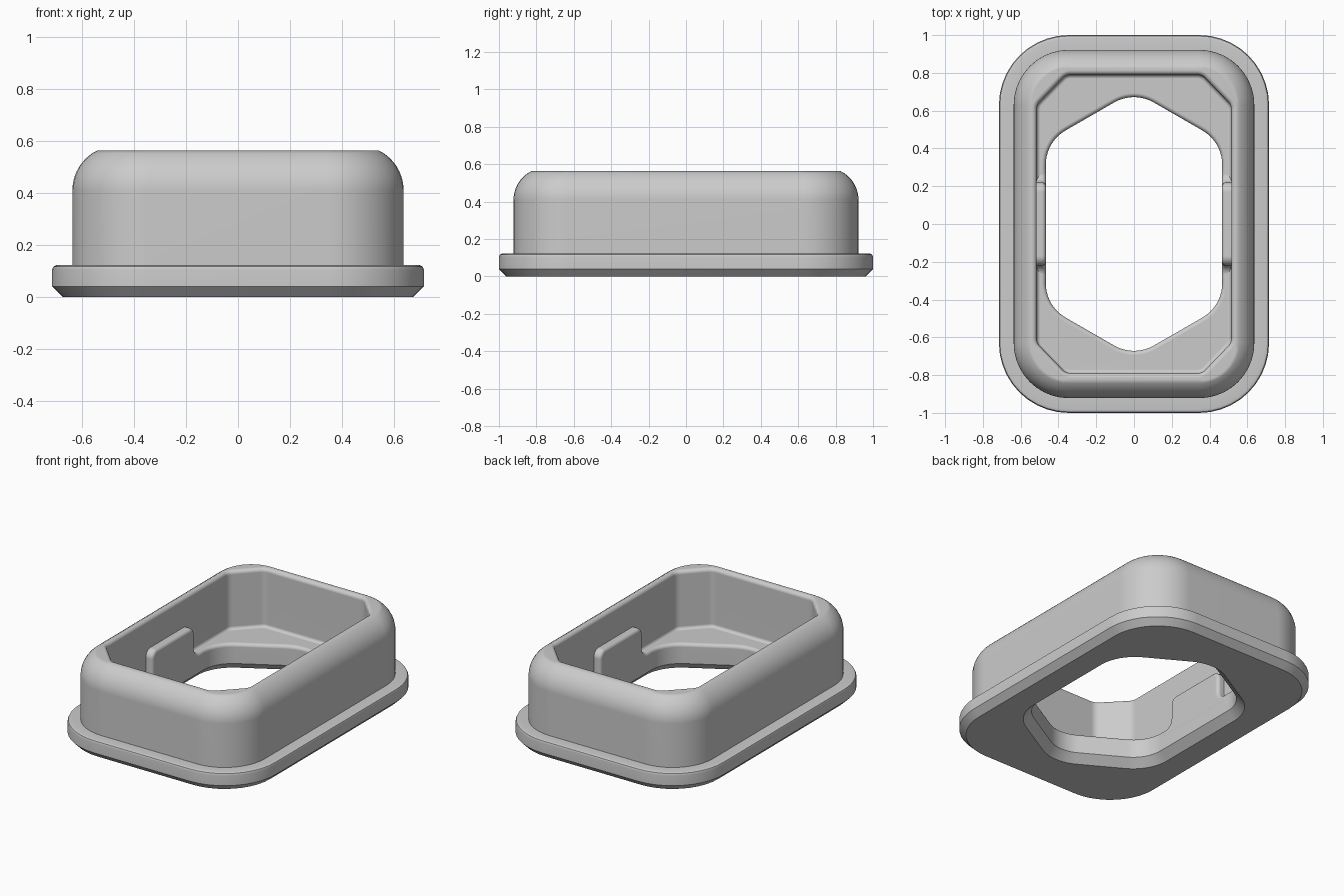
import bpy, bmesh, math
from mathutils import Vector, Matrix

cube = bpy.data.objects.get("Cube")
if cube:
    bpy.data.objects.remove(cube, do_unlink=True)

grey = bpy.data.materials.new("light grey plastic")
grey.use_nodes = True
grey.diffuse_color = (0.6, 0.6, 0.6, 1)
grey.node_tree.nodes["Principled BSDF"].inputs["Base Color"].default_value = (0.6, 0.6, 0.6, 1)


def outline(corners, radii, offset, steps=10):
    """Counter-clockwise polygon moved outward by offset, with rounded corners."""
    pts = [Vector(c) for c in corners]
    ring = []
    for i, p in enumerate(pts):
        d1 = (p - pts[i - 1]).normalized()
        d2 = (pts[(i + 1) % len(pts)] - p).normalized()
        n1, n2 = Vector((-d1.y, d1.x)), Vector((-d2.y, d2.x))
        turn = math.atan2(d1.x * d2.y - d1.y * d2.x, d1.dot(d2))
        sign = math.copysign(1, turn)
        corner = p - (n1 + n2) * offset / (1 + n1.dot(n2))
        r = max(radii[i] + sign * offset, 0.003)
        start = corner - d1 * r * math.tan(abs(turn) / 2)
        centre = start + n1 * r * sign
        for k in range(steps + 1):
            ring.append(centre + Matrix.Rotation(turn * k / steps, 2) @ (start - centre))
    return ring


def loft(name, corners, radii, levels, place=lambda u, v, w: (u, v, w)):
    """Solid through one outline at every (offset, height) level."""
    bm = bmesh.new()
    rings = [[bm.verts.new(place(p.x, p.y, w)) for p in outline(corners, radii, o)]
             for o, w in levels]
    n = len(rings[0])
    for a, b in zip(rings, rings[1:]):
        for i in range(n):
            j = (i + 1) % n
            bm.faces.new((a[i], a[j], b[j], b[i]))
    bm.faces.new(rings[0][::-1])
    bm.faces.new(rings[-1])
    bmesh.ops.recalc_face_normals(bm, faces=bm.faces)
    mesh = bpy.data.meshes.new(name)
    bm.to_mesh(mesh)
    bm.free()
    mesh.materials.append(grey)
    obj = bpy.data.objects.new(name, mesh)
    bpy.context.collection.objects.link(obj)
    return obj


def activate(obj):
    bpy.ops.object.select_all(action="DESELECT")
    obj.select_set(True)
    bpy.context.view_layer.objects.active = obj


def cut(target, cutter):
    activate(target)
    mod = target.modifiers.new("cut", "BOOLEAN")
    mod.operation, mod.solver, mod.object = "DIFFERENCE", "EXACT", cutter
    bpy.ops.object.modifier_apply(modifier=mod.name)
    bpy.data.objects.remove(cutter, do_unlink=True)


def finish(obj):
    activate(obj)
    bpy.ops.object.shade_smooth_by_angle(angle=math.radians(30))
    obj.modifiers.new("even shading", "WEIGHTED_NORMAL").keep_sharp = True


def round_over(r, top, steps=5):
    """Levels of a convex rounded lip that opens outward towards the top."""
    return [(r * (1 - math.cos(a)), top - r + r * math.sin(a))
            for a in (math.pi / 2 * k / steps for k in range(steps + 1))]


def four_way(quarter):
    """Mirror first-quadrant corners into a whole counter-clockwise outline."""
    right = [(x, -y) for x, y in reversed(quarter)] + quarter
    return right + [(-x, -y) for x, y in right]


FLOOR, TOP = 0.18, 0.563

# Flange and rounded outer wall
R = 0.171
sweep = math.radians(63.5)
shoulder = [(-0.078 - R * (1 - math.cos(sweep * k / 10)), 0.41 + R * math.sin(sweep * k / 10))
            for k in range(10)]
housing = loft("housing", four_way([(0.715, 1.0)]), [0.37] * 4,
               [(-0.04, 0), (0, 0.04), (0, 0.105), (-0.005, 0.117), (-0.018, 0.123),
                (-0.078, 0.123)] + shoulder + [(-0.173, TOP)])

# Eight-sided cavity with a filleted floor and a rounded rim
f = 0.02
fillet = [(-f * (1 - math.sin(a)), FLOOR + f * (1 - math.cos(a)))
          for a in (math.pi / 2 * k / 4 for k in range(5))]
cavity = loft("cavity_cutter", four_way([(0.515, 0.63), (0.36, 0.79)]), [0.06] * 8,
              fillet + round_over(0.024, TOP) + [(0.024, 0.7)])
cut(housing, cavity)

# Six-sided opening, chamfered below and rounded above
hexagon = [(0.467, -0.435), (0.467, 0.435), (0, 0.704),
           (-0.467, 0.435), (-0.467, -0.435), (0, -0.704)]
opening = loft("opening_cutter", hexagon, [0.21] * 6,
               [(0.1, -0.05), (0.05, 0), (0, 0.05)] + round_over(0.022, FLOOR) + [(0.022, 0.3)])
cut(housing, opening)
finish(housing)

# Side tabs rising from the edges of the opening
half = [(0.3, 0.12), (0.3, FLOOR - 0.001), (0.22, FLOOR - 0.001), (0.22, 0.37)]
tab = half + [(-y, z) for y, z in reversed(half)]
tab_radii = [0.004, 0.004, 0.05, 0.05, 0.05, 0.05, 0.004, 0.004]
b = 0.022
edge = [(-b * (1 - math.sin(a)), 0.466 + b * (1 - math.cos(a)))
        for a in (math.pi / 2 * k / 5 for k in range(6))]
for name, s in (("left_tab", 1), ("right_tab", -1)):
    finish(loft(name, tab, tab_radii, edge + [(0, 0.53)],
                lambda u, v, w, s=s: (s * w, s * u, v)))
